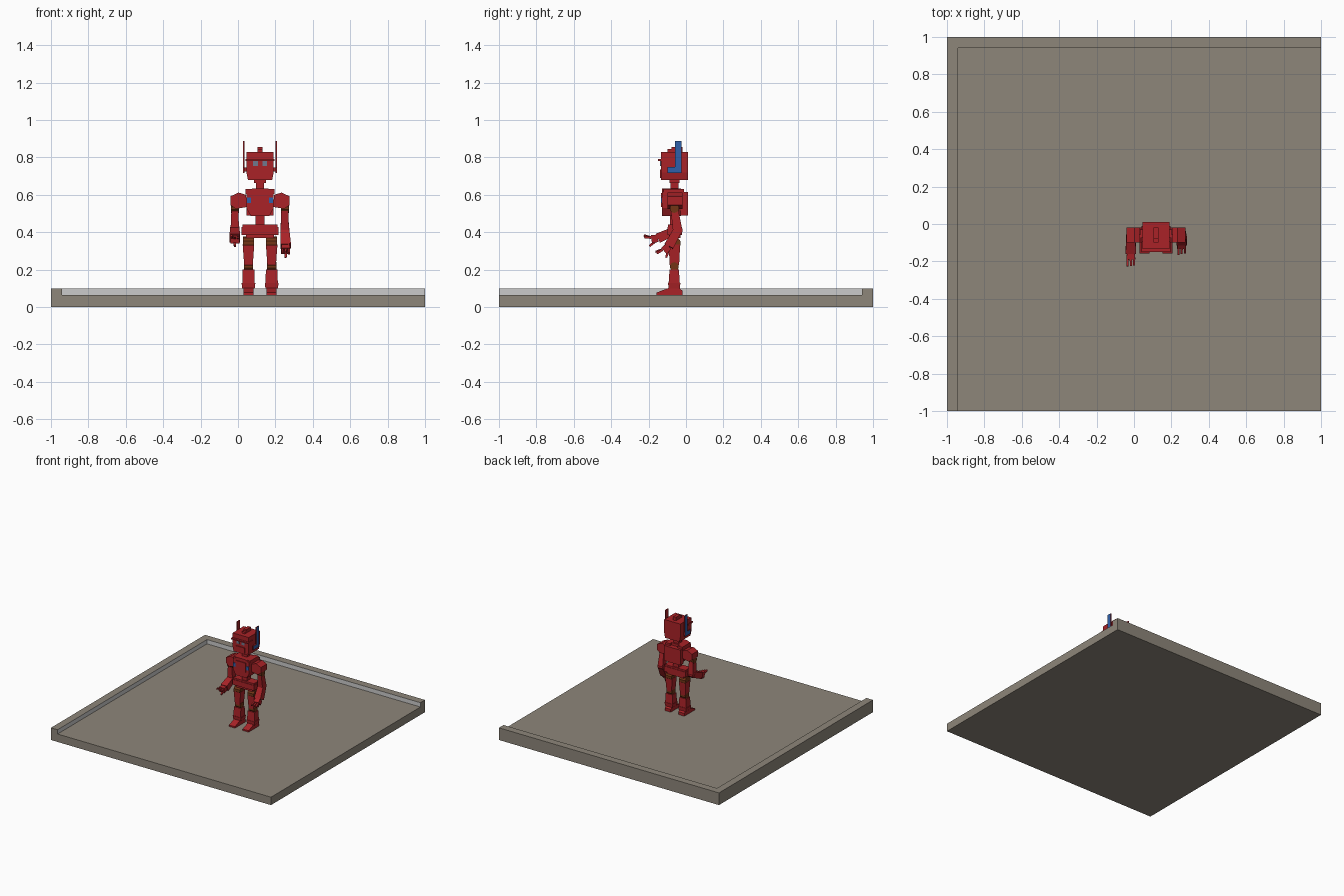
import bpy, bmesh, math
from mathutils import Vector

if "Cube" in bpy.data.objects:
    bpy.data.objects.remove(bpy.data.objects["Cube"])

CX = 0.118   # robot centre line


def mat(name, c):
    m = bpy.data.materials.new(name)
    m.diffuse_color = (*c, 1)
    m.use_nodes = True
    m.node_tree.nodes["Principled BSDF"].inputs["Base Color"].default_value = m.diffuse_color
    return m


RED = mat("red", (0.40, 0.016, 0.02))
BROWN = mat("brown", (0.17, 0.035, 0.008))
BLUE = mat("blue", (0.028, 0.115, 0.40))
STONE = mat("stone", (0.27, 0.24, 0.195))
PALE = mat("pale grey", (0.60, 0.60, 0.60))
EYE = mat("eye grey blue", (0.16, 0.19, 0.27))


def finish(name, bm, *mats):
    bmesh.ops.recalc_face_normals(bm, faces=bm.faces[:])
    me = bpy.data.meshes.new(name)
    bm.to_mesh(me)
    bm.free()
    for m in mats:
        me.materials.append(m)
    ob = bpy.data.objects.new(name, me)
    bpy.context.collection.objects.link(ob)
    return ob


def prism(name, pts, offset, *mats, rule=None):
    """Extrude a polygon by an offset; rule(face) picks the second material."""
    bm = bmesh.new()
    f = bm.faces.new([bm.verts.new(p) for p in pts])
    r = bmesh.ops.extrude_face_region(bm, geom=[f])
    bmesh.ops.translate(bm, vec=offset, verts=[v for v in r["geom"] if isinstance(v, bmesh.types.BMVert)])
    bmesh.ops.recalc_face_normals(bm, faces=bm.faces[:])
    if rule:
        for f in bm.faces:
            f.material_index = int(rule(f))
    return finish(name, bm, *mats)


def box(name, x, y, z, m=RED):
    pts = [(x[0], y[0], z[0]), (x[1], y[0], z[0]), (x[1], y[1], z[0]), (x[0], y[1], z[0])]
    return prism(name, pts, (0, 0, z[1] - z[0]), m)


def limb(name, p0, p1, s0, s1, m=RED):
    """Tapered block from p0 to p1, s = (width along x, depth)."""
    p0, p1 = Vector(p0), Vector(p1)
    d = (p1 - p0).normalized()
    fwd = d.cross(Vector((1, 0, 0))).normalized()
    side = fwd.cross(d)
    bm = bmesh.new()
    rings = []
    for p, s in ((p0, s0), (p1, s1)):
        rings.append([bm.verts.new(p + side * a * s[0] / 2 + fwd * b * s[1] / 2)
                      for a, b in ((-1, -1), (1, -1), (1, 1), (-1, 1))])
    a, b = rings
    bm.faces.new(a)
    bm.faces.new(b)
    for i in range(4):
        bm.faces.new((a[i], a[(i + 1) % 4], b[(i + 1) % 4], b[i]))
    return finish(name, bm, m)


def joint(name, c, r, w, m=BROWN):
    """Drum joint with its axis along x."""
    pts = [(c[0] - w / 2, c[1] + r * math.cos(t), c[2] + r * math.sin(t))
           for t in (math.tau * (i + 0.5) / 10 for i in range(10))]
    return prism(name, pts, (w, 0, 0), m)


# Floor and low L-shaped wall with pale inner faces
box("floor_slab", (-1, 1), (-1, 1), (0, 0.065), STONE)
L = [(-1, -1), (-0.94, -1), (-0.94, 0.94), (1, 0.94), (1, 1), (-1, 1)]


def inner(f):
    c, n = f.calc_center_median(), f.normal
    return (n.x > 0.9 and c.x < 0) or (n.y < -0.9 and c.y > 0)


prism("low_wall", [(x, y, 0.065) for x, y in L], (0, 0, 0.035), STONE, PALE, rule=inner)

# Head, brow, crest
head = [(-0.065, 0.68), (0.065, 0.68), (0.073, 0.72), (0.073, 0.829), (-0.073, 0.829), (-0.073, 0.72)]
prism("head", [(CX + x, -0.134, z) for x, z in head], (0, 0.144, 0), RED)
box("brow", (CX - 0.077, CX + 0.077), (-0.15, -0.09), (0.782, 0.792))
box("crest_front", (CX - 0.013, CX + 0.013), (-0.098, -0.055), (0.825, 0.845))
box("crest_back", (CX - 0.013, CX + 0.013), (-0.078, -0.02), (0.825, 0.857))
box("mouth_plate", (CX - 0.04, CX + 0.04), (-0.14, -0.13), (0.69, 0.735))

# Neck and chest
box("neck", (CX - 0.022, CX + 0.022), (-0.083, -0.04), (0.62, 0.69))
box("neck_collar", (CX - 0.032, CX + 0.032), (-0.088, -0.035), (0.662, 0.678))
chest = [(-0.05, 0.487), (0.05, 0.487), (0.073, 0.53), (0.073, 0.615), (0.04, 0.635), (-0.04, 0.635), (-0.073, 0.615), (-0.073, 0.53)]
prism("chest", [(CX + x, -0.128, z) for x, z in chest], (0, 0.10, 0), RED)
box("backpack", (CX - 0.073, CX + 0.073), (-0.03, 0.01), (0.49, 0.615))
box("chest_plate", (CX - 0.045, CX + 0.045), (-0.134, -0.127), (0.535, 0.61))
box("abdomen", (CX - 0.024, CX + 0.024), (-0.085, -0.035), (0.43, 0.49))

# Pelvis
box("pelvis", (CX - 0.099, CX + 0.099), (-0.1, -0.022), (0.385, 0.428))
box("pelvis_top", (CX - 0.094, CX + 0.094), (-0.096, -0.026), (0.428, 0.441))
box("pelvis_bottom", (CX - 0.075, CX + 0.075), (-0.09, -0.03), (0.368, 0.385))

for s, tag in ((-1, "left"), (1, "right")):
    def X(a, b):
        return tuple(sorted((CX + s * a, CX + s * b)))
    # Face and chest details
    box(tag + "_eye", X(0.012, 0.037), (-0.138, -0.132), (0.755, 0.78), EYE)
    box(tag + "_chest_light", X(0.048, 0.07), (-0.133, -0.126), (0.555, 0.585), BLUE)
    box(tag + "_shoulder_strap", X(0.035, 0.077), (-0.12, -0.01), (0.605, 0.632))
    # Ear antenna, blue on its outer side
    ear = [(-0.1, 0.717), (-0.024, 0.717), (-0.024, 0.888), (-0.059, 0.888), (-0.059, 0.749), (-0.1, 0.749)]
    prism(tag + "_antenna", [(CX + s * 0.083, y, z) for y, z in ear], (s * 0.008, 0, 0),
          RED, BLUE, rule=lambda f: f.normal.x * s > 0.9)
    box(tag + "_ear_mount", X(0.07, 0.084), (-0.075, -0.03), (0.725, 0.745))
    # Shoulder block with sloped top
    sh = [(0.07, 0.535), (0.075, 0.6), (0.115, 0.612), (0.158, 0.592), (0.158, 0.545), (0.13, 0.525)]
    prism(tag + "_shoulder", [(CX + s * x, -0.098, z) for x, z in sh], (0, 0.078, 0), RED)
    joint(tag + "_arm_joint", (CX + s * 0.134, -0.062, 0.528), 0.025, 0.044)

    # Leg
    lx = CX + s * 0.062
    joint(tag + "_hip_joint", (lx, -0.06, 0.34), 0.03, 0.056)
    limb(tag + "_thigh", (lx, -0.062, 0.335), (lx, -0.062, 0.225), (0.062, 0.062), (0.046, 0.05))
    joint(tag + "_hip_cap", (lx, -0.062, 0.342), 0.034, 0.058)
    joint(tag + "_knee_joint", (lx, -0.062, 0.216), 0.024, 0.05)
    limb(tag + "_shin_upper", (lx, -0.063, 0.2), (lx, -0.063, 0.125), (0.062, 0.05), (0.066, 0.06))
    limb(tag + "_shin_cuff", (lx, -0.063, 0.128), (lx, -0.063, 0.098), (0.074, 0.066), (0.066, 0.06))
    joint(tag + "_ankle_joint", (lx, -0.052, 0.105), 0.018, 0.05)
    foot = [(-0.158, 0.065), (-0.02, 0.065), (-0.02, 0.088), (-0.04, 0.103), (-0.09, 0.103), (-0.158, 0.077)]
    prism(tag + "_foot", [(lx - 0.027, y, z) for y, z in foot], (0.054, 0, 0), RED)

# Arms: elbow, wrist and finger end points (y, z) differ on each side
ARMS = {"left": (-0.017, -0.017, (-0.055, 0.41), (-0.15, 0.368), (-0.185, 0.362)),
        "right": (0.25, 0.255, (-0.045, 0.41), (-0.092, 0.325), (-0.118, 0.3))}
for tag, (ax, hx, elbow, wrist, palm) in ARMS.items():
    e, w, p = (Vector((x, *q)) for x, q in ((ax, elbow), (hx, wrist), (hx, palm)))
    limb(tag + "_upper_arm", (ax, -0.062, 0.525), e, (0.036, 0.04), (0.046, 0.05))
    joint(tag + "_elbow", e, 0.027, 0.042, RED)
    limb(tag + "_forearm", e, w, (0.048, 0.046), (0.056, 0.052))
    limb(tag + "_palm", w, p, (0.04, 0.04), (0.048, 0.044))
    d = (p - w).normalized()
    up = Vector((0, -d.z, d.y))
    for i in (-1, 0, 1):   # fingers
        a = p + Vector((i * 0.017, 0, 0)) - up * 0.01
        limb(f"{tag}_finger_{i + 2}", a, a + d * 0.036 - up * (0.012 - 0.006 * i), (0.012, 0.014), (0.01, 0.011))
    limb(tag + "_thumb", w + d * 0.018 + up * 0.015, p + d * 0.016 + up * 0.034, (0.013, 0.014), (0.011, 0.011))
